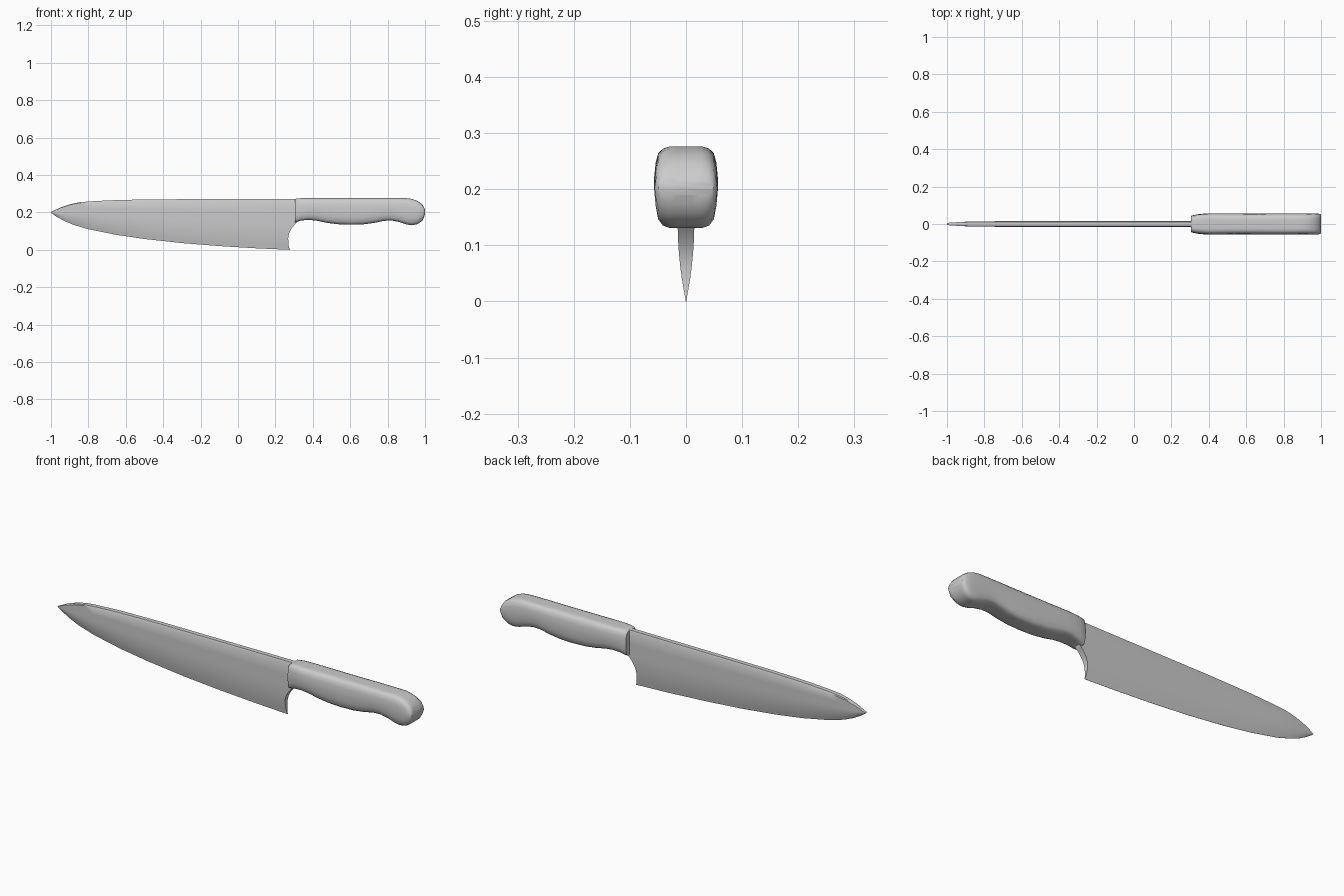
import bpy, bmesh, math

if "Cube" in bpy.data.objects:
    bpy.data.objects.remove(bpy.data.objects["Cube"])


def interp(table, x):
    """Piecewise-linear lookup in a list of (x, value) points."""
    if x <= table[0][0]:
        return table[0][1]
    for (x0, v0), (x1, v1) in zip(table, table[1:]):
        if x <= x1:
            return v0 + (v1 - v0) * (x - x0) / (x1 - x0)
    return table[-1][1]


def loft(name, rings, angle):
    """Skin a row of equal-length rings, cap both ends and shade smooth."""
    bm = bmesh.new()
    rows = [[bm.verts.new(p) for p in ring] for ring in rings]
    n = len(rows[0])
    for a, b in zip(rows, rows[1:]):
        for i in range(n):
            j = (i + 1) % n
            bm.faces.new((a[i], a[j], b[j], b[i]))
    bm.faces.new(rows[0])
    # strip of quads between mirrored sides closes the far end
    last = rows[-1]
    for i in range(n // 2 - 1):
        bm.faces.new((last[i], last[i + 1], last[n - 2 - i], last[n - 1 - i]))
    bmesh.ops.recalc_face_normals(bm, faces=bm.faces)
    mesh = bpy.data.meshes.new(name)
    bm.to_mesh(mesh)
    bm.free()
    obj = bpy.data.objects.new(name, mesh)
    bpy.context.collection.objects.link(obj)
    bpy.ops.object.select_all(action='DESELECT')
    obj.select_set(True)
    bpy.context.view_layer.objects.active = obj
    bpy.ops.object.shade_smooth_by_angle(angle=math.radians(angle))
    return obj


# Blade: spine and cutting edge outlines, with a concave heel
spine = [(-1, .202), (-.95, .226), (-.9, .243), (-.85, .254), (-.78, .260),
         (-.65, .266), (-.45, .270), (.3, .272)]
edge = [(-1, .198), (-.97, .177), (-.93, .155), (-.88, .134), (-.8, .110),
        (-.65, .080), (-.5, .058), (-.3, .036), (-.1, .020), (.1, .008), (.28, 0)]
heel = [(0, .277), (.025, .270), (.06, .268), (.085, .272), (.105, .281),
        (.125, .294), (.145, .312), (.16, .33)]
thick = [(-1, .006), (-.93, .011), (-.85, .014), (-.7, .015)]
levels = [0, .03, .08, .15, .23, .31, .38, .44, .5, .56, .75, .97, 1]


def half_thickness(v):
    t = 1 - (1 - min(v / .56, 1)) ** 2.2
    return .75 if v == 1 else max(t, .03)


def blade_ring(x, at_heel=False):
    lo, hi = interp(edge, x), interp(spine, x)
    side = []
    for v in levels:
        z = lo + (hi - lo) * v
        side.append((interp(heel, z) if at_heel else x,
                     interp(thick, x) * half_thickness(v), z))
    return side + [(px, -y, z) for px, y, z in reversed(side)]


stations = [-1, -.97, -.95, -.93, -.9, -.88, -.85, -.8, -.72, -.65, -.5,
            -.4, -.3, -.1, .1, .22]
loft("blade", [blade_ring(x) for x in stations] + [blade_ring(.28, True)], 40)

# Handle: contoured grip, each station is x, bottom, top, half width
grip = [(.305, .147, .268, .042), (.312, .149, .274, .046), (.34, .157, .276, .052),
        (.38, .160, .276, .056), (.42, .156, .276, .057), (.47, .145, .276, .057),
        (.53, .137, .276, .057), (.6, .134, .276, .057), (.67, .136, .276, .057),
        (.73, .144, .276, .057), (.78, .155, .276, .057), (.82, .157, .276, .057),
        (.86, .149, .276, .057), (.9, .136, .276, .057), (.93, .131, .272, .057),
        (.96, .137, .261, .057), (.985, .155, .243, .056), (.995, .175, .226, .053),
        (1, .190, .214, .049)]
section = [(.25, 0), (.52, 0), (.72, .03), (.87, .11), (.95, .28), (1, .52),
           (.95, .76), (.87, .90), (.72, .97), (.52, 1), (.25, 1)]


def grip_ring(x, lo, hi, w):
    side = [(x, w * y, lo + (hi - lo) * t) for y, t in section]
    return side + [(x, -y, z) for x, y, z in reversed(side)]


loft("handle", [grip_ring(*g) for g in grip], 42)
